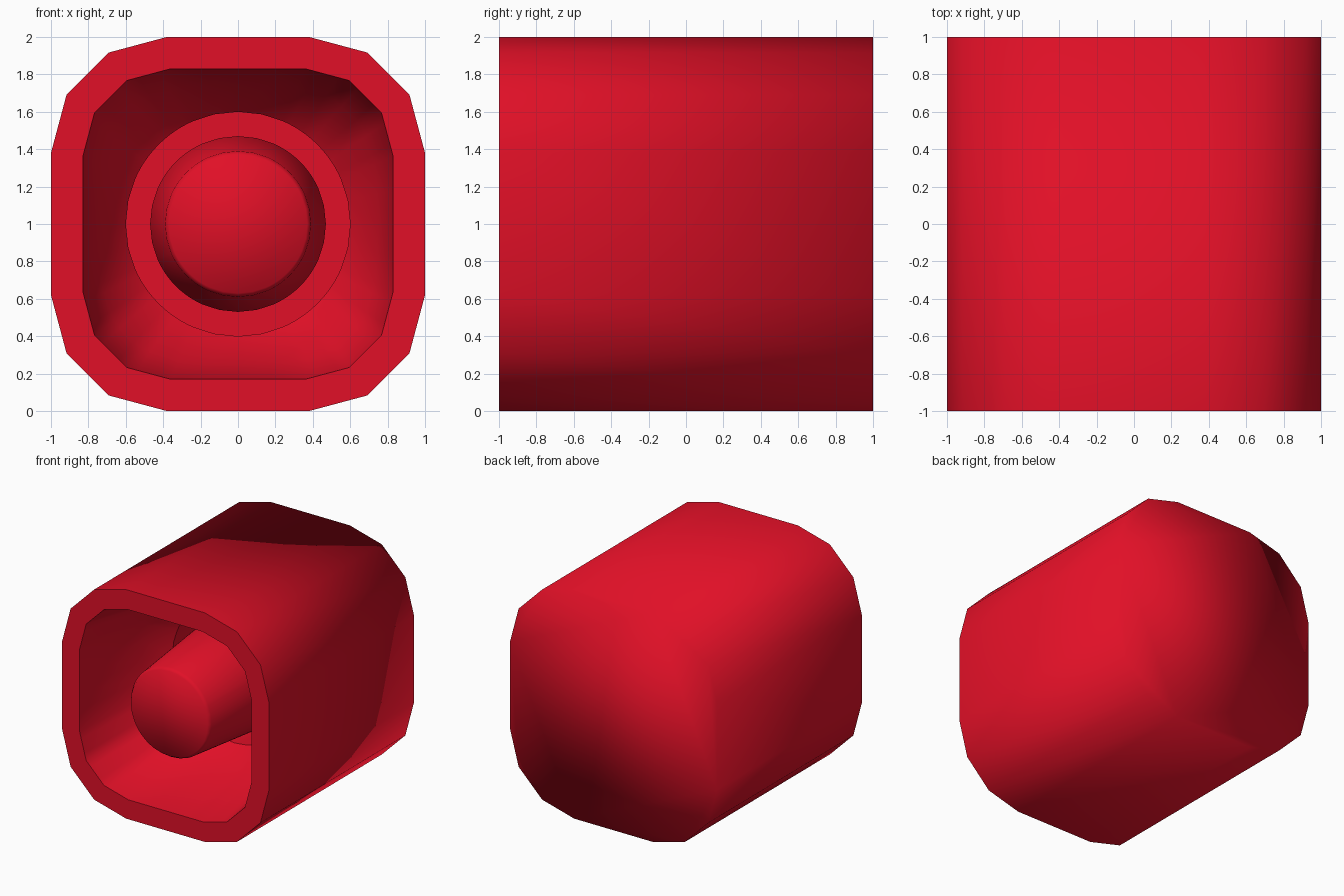
import bpy, bmesh, math

if "Cube" in bpy.data.objects:
    bpy.data.objects.remove(bpy.data.objects["Cube"])

red = bpy.data.materials.new("red")
red.diffuse_color = (0.75, 0.005, 0.02, 1)
red.use_nodes = True
red.node_tree.nodes["Principled BSDF"].inputs["Base Color"].default_value = red.diffuse_color


def rounded_square(half, radius, subdiv=1):
    """Rounded square in x/z, three facets per corner, optional edge subdivision."""
    c = half - radius
    pts = []
    for q in range(4):
        cx, cz = [(c, c), (-c, c), (-c, -c), (c, -c)][q]
        for s in range(4):
            a = math.radians(90 * q + 30 * s)
            pts.append((cx + radius * math.cos(a), cz + radius * math.sin(a)))
    out = []
    for i, (x, z) in enumerate(pts):
        nx, nz = pts((i + 1) % 16) if callable(pts) else pts[(i + 1) % 16]
        for k in range(subdiv):
            t = k / subdiv
            out.append((x + (nx - x) * t, z + (nz - z) * t))
    return out


def circle(r, guide):
    """Circle whose points line up with a guide outline."""
    return [(r * x / math.hypot(x, z), r * z / math.hypot(x, z)) for x, z in guide]


def blend(a, b, t):
    return [(p[0] + (q[0] - p[0]) * t, p[1] + (q[1] - p[1]) * t) for p, q in zip(a, b)]


def loft(name, sections, cap_start=False, cap_end=False, sharp=()):
    """Skin a list of (outline, y) sections; rings listed in sharp keep a hard edge."""
    bm = bmesh.new()
    rings = [[bm.verts.new((x, y, z + 1)) for x, z in pts] for pts, y in sections]
    n = len(rings[0])
    for a, b in zip(rings, rings[1:]):
        for i in range(n):
            j = (i + 1) % n
            bm.faces.new((a[i], a[j], b[j], b[i]))
    if cap_start:
        bm.faces.new(rings[0][::-1])
    if cap_end:
        bm.faces.new(rings[-1])
    for f in bm.faces:
        f.smooth = True
    for k in sharp:
        for i in range(n):
            bm.edges.get((rings[k][i], rings[k][(i + 1) % n])).smooth = False
    mesh = bpy.data.meshes.new(name)
    bm.to_mesh(mesh)
    bm.free()
    mesh.materials.append(red)
    obj = bpy.data.objects.new(name, mesh)
    bpy.context.collection.objects.link(obj)
    return obj


# Outer body: closed back, straight sides, flat front rim
outer = rounded_square(1.0, 0.62)
loft("outer_body", [(outer, 1), (outer, -1), (rounded_square(0.83, 0.47), -1)],
     cap_start=True, sharp=(1,))

# Cavity: tapering walls down to a round socket around the post
mouth = rounded_square(0.83, 0.47, 4)
socket = circle(0.60, mouth)
post_base = circle(0.47, mouth)
loft("cavity", [
    (mouth, -1),
    (blend(mouth, socket, 0.35), -0.25),
    (socket, -0.05),
    (socket, 0.35),
    (post_base, 0.35),
], sharp=(2, 3))

# Central post: tapered, with a flat front end
loft("center_post", [
    (post_base, 0.35),
    (post_base, -0.10),
    (circle(0.39, mouth), -0.92),
    (circle(0.37, mouth), -0.95),
], cap_end=True)
